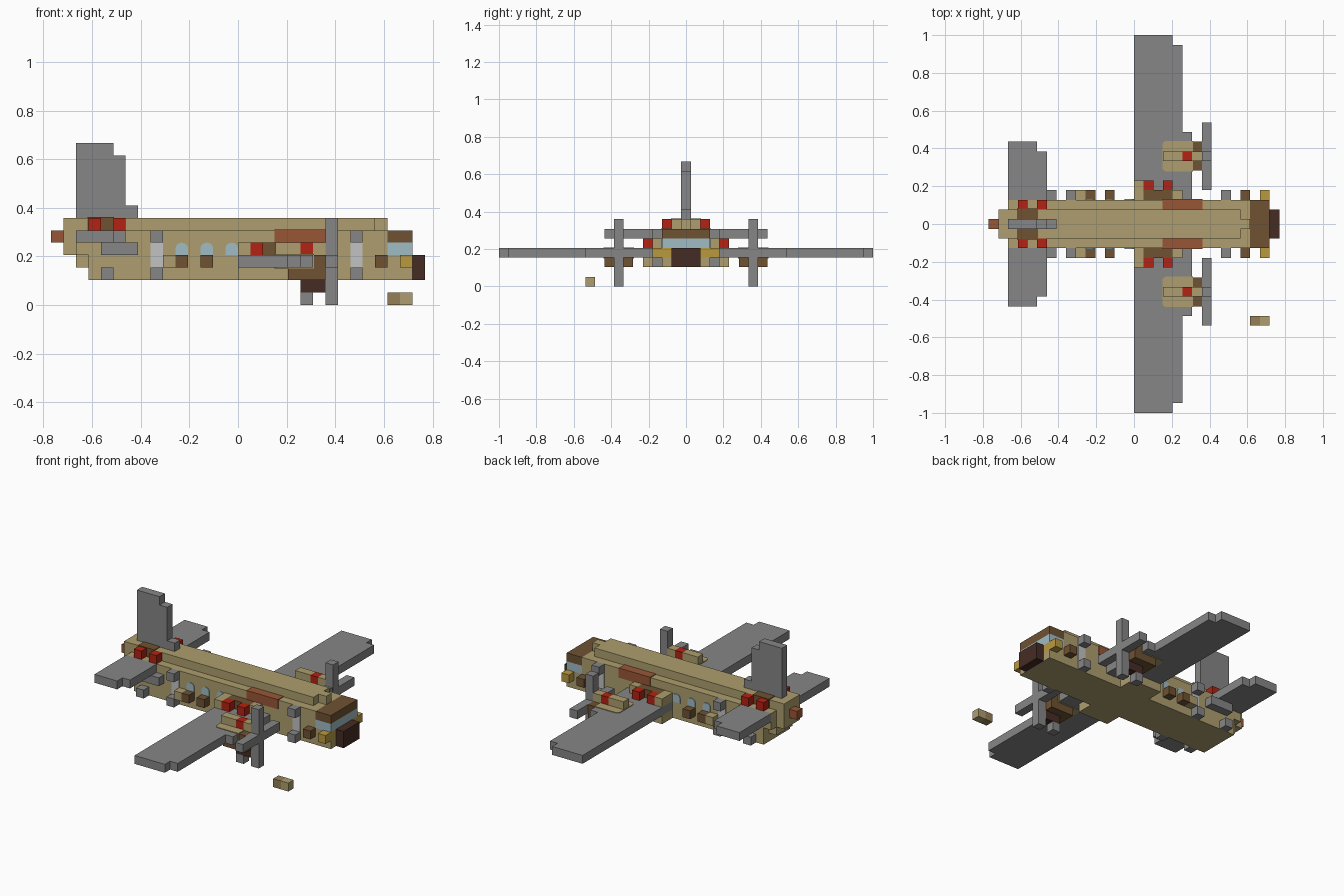
import bpy, bmesh
from mathutils import Vector

if "Cube" in bpy.data.objects:
    bpy.data.objects.remove(bpy.data.objects["Cube"])

U = 2 / 39          # size of one block
SKIN = 0.004        # how far overlays stand proud


def material(name, hexcode):
    srgb = [int(hexcode[i:i + 2], 16) / 255 for i in (0, 2, 4)]
    rgba = [((c + 0.055) / 1.055) ** 2.4 for c in srgb] + [1]
    m = bpy.data.materials.new(name)
    m.use_nodes = True
    m.diffuse_color = rgba
    m.node_tree.nodes["Principled BSDF"].inputs["Base Color"].default_value = rgba
    return m


TAN = material("tan", "ae9e6e")
GREY = material("grey", "868686")
RED = material("red", "b22212")
GLASS = material("pale blue glass", "9fbcc3")
BROWN = material("brown", "6e5232")
DARK = material("dark brown", "452c24")
RUST = material("rust", "985637")
GOLD = material("gold", "ba9a40")
SILVER = material("light grey", "c2c2c2")
KHAKI = material("dark tan", "957f57")


def part(name, mat, *boxes, mirror=False, grow=0, rounded=None):
    """Boxes are (x0, x1, first y cell, last y cell, first z cell, last z cell)."""
    bm = bmesh.new()
    for x0, x1, j0, j1, k0, k1 in boxes:
        spans = [(j0, j1), (-j1, -j0)] if mirror else [(j0, j1)]
        for a, b in spans:
            lo = Vector(((x0) * U, (a - 0.5) * U, k0 * U)) - Vector((grow,) * 3)
            hi = Vector(((x1) * U, (b + 0.5) * U, (k1 + 1) * U)) + Vector((grow,) * 3)
            made = bmesh.ops.create_cube(bm, size=1)["verts"]
            for v in made:
                v.co = [lo[i] if v.co[i] < 0 else hi[i] for i in range(3)]
            edges = {e for v in made for e in v.link_edges}
            if rounded == "top":
                picked = [e for e in edges if all(v.co.z == hi.z for v in e.verts)
                          and e.verts[0].co.x == e.verts[1].co.x]
            elif rounded == "back":
                picked = [e for e in edges if all(v.co.x == lo.x for v in e.verts)
                          and e.verts[0].co.y == e.verts[1].co.y]
            else:
                picked = []
            if picked:
                bmesh.ops.bevel(bm, geom=picked, offset=U * 0.45, segments=3,
                                profile=0.5, affect="EDGES")
    bmesh.ops.recalc_face_normals(bm, faces=bm.faces)
    mesh = bpy.data.meshes.new(name)
    bm.to_mesh(mesh)
    bm.free()
    mesh.materials.append(mat)
    obj = bpy.data.objects.new(name, mesh)
    bpy.context.collection.objects.link(obj)
    return obj


# Fuselage: stepped layers, narrower at the roof and tail
part("belly", TAN, (-12, 14, -2, 2, 2, 2))
part("lower_hull", TAN, (-13, -12, -1, 1, 3, 3), (-12, 13, -2, 2, 3, 3),
     (13, 14, -1, 1, 3, 3))
part("cabin_hull", TAN, (-14, -13, -1, 1, 4, 5), (-13, 12, -2, 2, 4, 5))
part("roof", TAN, (-14, 11, -1, 1, 6, 6), (11, 12, 0, 0, 6, 6))
part("tail_cone", RUST, (-15, -14, 0, 0, 5, 5))

# Nose and cockpit
part("nose_cap", DARK, (14, 15, -1, 1, 2, 3))
part("cockpit_glass", GLASS, (12, 14, -2, 2, 4, 4))
part("cockpit_roof", BROWN, (12, 14, -2, 2, 5, 5))
part("nose_lights", GOLD, (13, 14, 2, 3, 3, 3), mirror=True)

# Fuselage side details
for x in (-5, -3, -1):
    win = part("round_window", GLASS, (x, x + 1, -2, 2, 4, 4), rounded="top")
    win.scale.y = 1 + 2 * SKIN / (5 * U)
for x in (-7, 9):
    part("door", SILVER, (x, x + 1, -2, 2, 3, 4)).scale.y = 1 + 2 * SKIN / (5 * U)
    part("door_bracket", GREY, (x, x + 1, 3, 3, 5, 5), (x, x + 1, 3, 3, 2, 2), mirror=True)
for x in (-5, -3, 11):
    part("side_block", BROWN, (x, x + 1, 3, 3, 3, 3), mirror=True)
part("side_fairing", TAN, (-6, -5, 3, 3, 3, 3), mirror=True)
part("roof_panel", RUST, (3, 7, 2, 2, 5, 5), mirror=True, grow=SKIN)

# Tail
part("tail_fin", GREY, (-13, -10, 0, 0, 7, 12), (-10, -9, 0, 0, 7, 11), (-9, -8, 0, 0, 7, 7))
part("tailplane", GREY, (-13, -10, 3, 8, 5, 5), (-10, -9, 3, 7, 5, 5), mirror=True)
part("tail_brace", GREY, (-11, -8, 3, 3, 4, 4), (-11, -10, 3, 3, 2, 2), mirror=True)
part("tail_lights", RED, (-12, -11, 2, 2, 6, 6), (-10, -9, 2, 2, 6, 6), mirror=True)
part("tail_panel", BROWN, (-12, -10, 1, 1, 6, 6), mirror=True, grow=SKIN)

# Wings
part("wing", GREY, (0, 4, 3, 19, 3, 3), (4, 5, 3, 18, 3, 3), (5, 6, 3, 9, 3, 3), mirror=True)
part("wing_root_fairing", TAN, (0, 1, 3, 4, 4, 4), (0, 4, 3, 4, 2, 2), mirror=True)
part("wing_root_tip", TAN, (4, 5, 3, 3, 4, 4), mirror=True)
part("wing_root_panel", BROWN, (1, 4, 3, 3, 4, 4), mirror=True)
part("wing_root_lights", RED, (1, 2, 4, 4, 4, 4), (3, 4, 4, 4, 4, 4), mirror=True)

# Engines, wheels and propellers
part("engine_body", TAN, (3, 6, 6, 8, 3, 3), mirror=True, grow=SKIN, rounded="back")
part("engine_cowl", TAN, (3, 5, 7, 7, 4, 4), (6, 7, 7, 7, 3, 4), mirror=True)
part("engine_band", RED, (5, 6, 7, 7, 4, 4), mirror=True)
part("engine_front", BROWN, (6, 7, 6, 6, 3, 3), (6, 7, 8, 8, 3, 3), (4, 7, 6, 8, 2, 2),
     mirror=True)
part("wheel_strut", DARK, (5, 7, 7, 7, 1, 1), mirror=True)
part("wheel", GREY, (5, 6, 7, 7, 0, 0), mirror=True)
part("propeller", GREY, (7, 8, 7, 7, 0, 6), (7, 8, 4, 6, 3, 3), (7, 8, 8, 10, 3, 3),
     mirror=True)

# Loose crate on the ground
part("crate_back", KHAKI, (12, 13, -10, -10, 0, 0))
part("crate_front", TAN, (13, 14, -10, -10, 0, 0))
